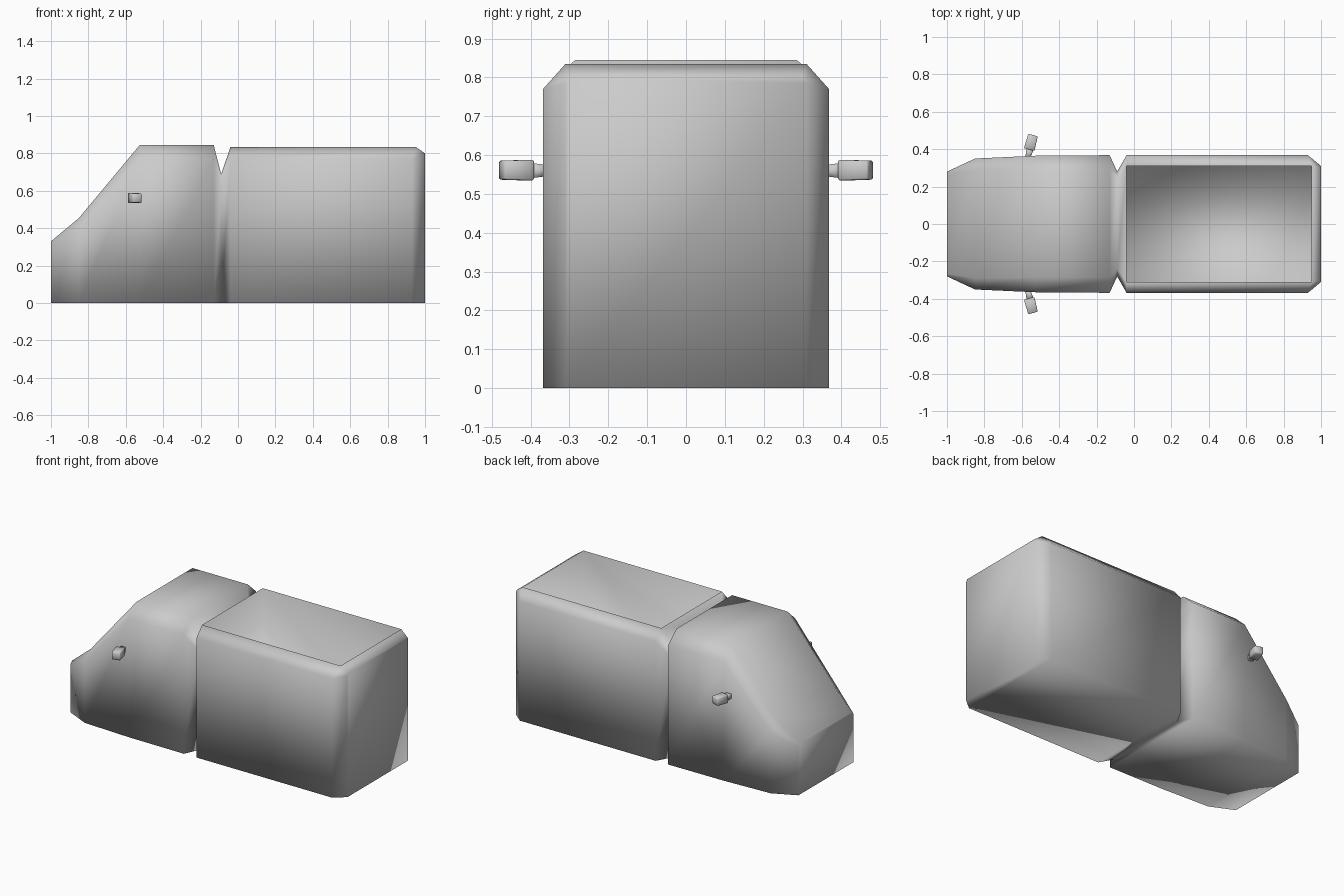
import bpy, bmesh, math
from mathutils import Matrix, Vector

if "Cube" in bpy.data.objects:
    bpy.data.objects.remove(bpy.data.objects["Cube"])


def finish(bm, name):
    bmesh.ops.recalc_face_normals(bm, faces=bm.faces)
    mesh = bpy.data.meshes.new(name)
    bm.to_mesh(mesh)
    bm.free()
    mesh.polygons.foreach_set("use_smooth", [True] * len(mesh.polygons))
    obj = bpy.data.objects.new(name, mesh)
    bpy.context.collection.objects.link(obj)
    return obj


# Truck body: cab, groove and cargo box lofted through cross-sections
# (side x, top x, half width, shoulder height, top half width, top height)
sections = [
    (-1.00, -1.00, 0.28, 0.315, 0.265, 0.33),
    (-0.85, -0.85, 0.35, 0.40, 0.29, 0.455),
    (-0.525, -0.525, 0.365, 0.77, 0.285, 0.845),
    (-0.13, -0.13, 0.368, 0.77, 0.285, 0.845),
    (-0.09, -0.09, 0.28, 0.645, 0.24, 0.69),
    (-0.04, -0.04, 0.368, 0.77, 0.31, 0.835),
    (0.93, 0.95, 0.368, 0.77, 0.31, 0.835),
    (1.00, 1.00, 0.31, 0.785, 0.30, 0.80),
]
bm = bmesh.new()
rings = []
for x, xt, w, zb, wt, zt in sections:
    pts = [(x, -w, 0), (x, -w, zb), (xt, -wt, zt),
           (xt, wt, zt), (x, w, zb), (x, w, 0)]
    rings.append([bm.verts.new(p) for p in pts])
cargo_top = None
for i, (a, b) in enumerate(zip(rings, rings[1:])):
    for j in range(6):
        k = (j + 1) % 6
        face = bm.faces.new((a[j], a[k], b[k], b[j]))
        if i == 5 and j == 2:
            cargo_top = face
bm.faces.new(rings[0])
bm.faces.new(rings[-1][::-1])
bmesh.ops.recalc_face_normals(bm, faces=bm.faces)

# Open cargo well sunk from the top of the box
well = bmesh.ops.extrude_discrete_faces(bm, faces=[cargo_top])["faces"][0]
for v in well.verts:
    v.co.z = 0.05
finish(bm, "truck_body")


# Side mirrors: tapered arm and angled housing, mirrored in y
def box(bm, centre, size, angle, outer_scale):
    verts = bmesh.ops.create_cube(bm, size=1)["verts"]
    rot = Matrix.Rotation(angle, 4, "Z")
    for v in verts:
        s = outer_scale if v.co.y > 0 else 1.0
        p = Vector((v.co.x * size[0] * s, v.co.y * size[1], v.co.z * size[2] * s))
        v.co = rot @ p + Vector(centre)
    return verts


for side, label in ((1, "back"), (-1, "front")):
    bm = bmesh.new()
    box(bm, (-0.562, 0.377, 0.56), (0.026, 0.055, 0.026), math.radians(-15), 1.5)
    housing = box(bm, (-0.55, 0.437, 0.561), (0.058, 0.08, 0.054),
                  math.radians(-15), 0.9)
    edges = {e for v in housing for e in v.link_edges}
    bmesh.ops.bevel(bm, geom=list(edges), offset=0.004, segments=1, affect="EDGES")
    for v in bm.verts:
        v.co.y *= side
    finish(bm, "side_mirror_" + label)
